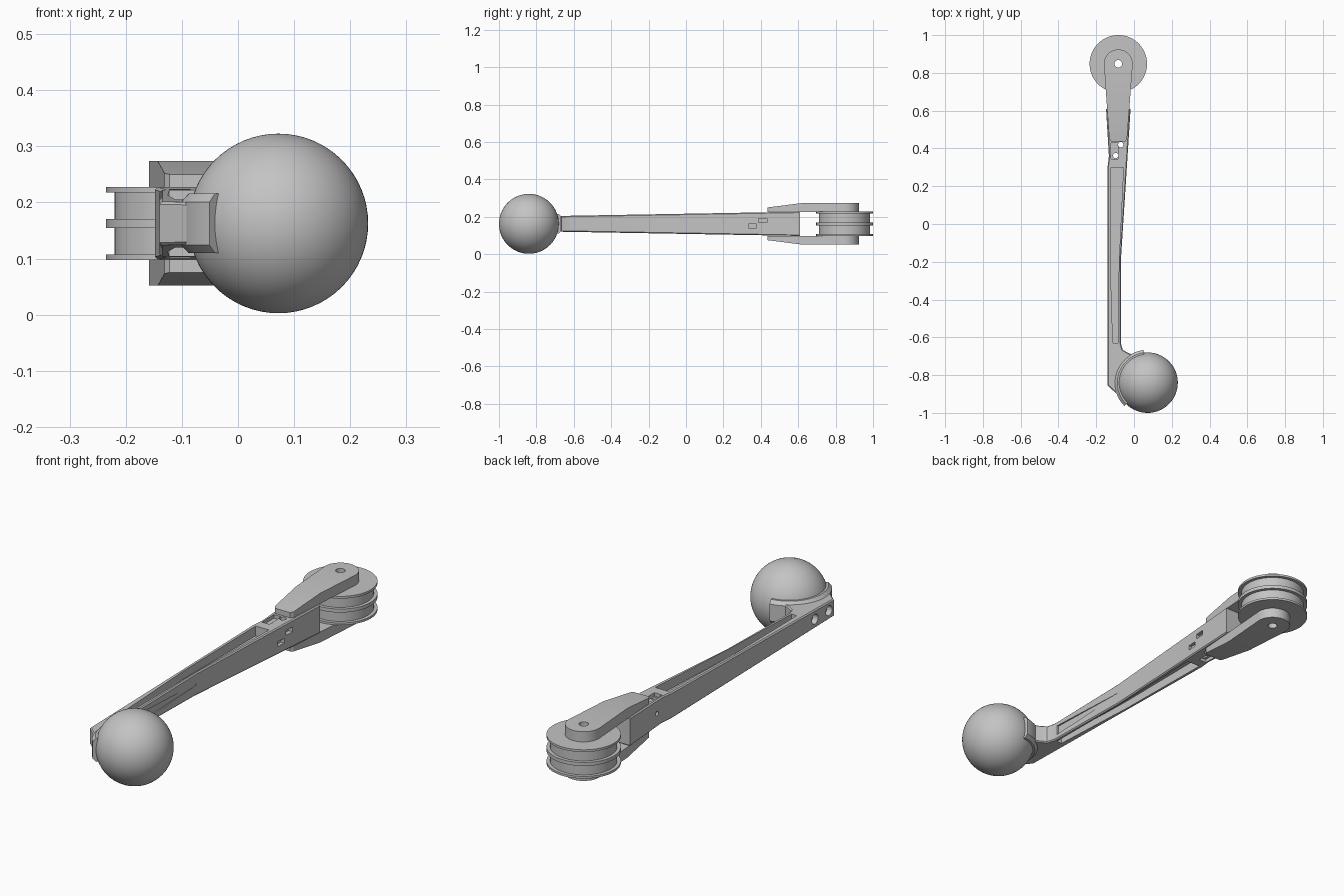
import bpy, bmesh, math
from mathutils import Matrix, Vector

if "Cube" in bpy.data.objects:
    bpy.data.objects.remove(bpy.data.objects["Cube"], do_unlink=True)

grey = bpy.data.materials.new("plain grey")
grey.use_nodes = True
grey.diffuse_color = (0.55, 0.55, 0.55, 1)
grey.node_tree.nodes["Principled BSDF"].inputs["Base Color"].default_value = (0.55, 0.55, 0.55, 1)

MID = 0.1625                      # mirror height of the whole arm
BALL = Vector((0.072, -0.84, MID))
AXLE = Vector((-0.083, 0.848, MID))


def finish(name, bm):
    bmesh.ops.recalc_face_normals(bm, faces=bm.faces)
    mesh = bpy.data.meshes.new(name)
    bm.to_mesh(mesh)
    bm.free()
    mesh.materials.append(grey)
    ob = bpy.data.objects.new(name, mesh)
    bpy.context.collection.objects.link(ob)
    return ob


def smooth(ob, angle=30):
    bpy.ops.object.select_all(action="DESELECT")
    ob.select_set(True)
    bpy.context.view_layer.objects.active = ob
    bpy.ops.object.shade_smooth_by_angle(angle=math.radians(angle))


def prism_bm(outline, z0, z1):
    bm = bmesh.new()
    face = bm.faces.new([bm.verts.new((x, y, z0)) for x, y in outline])
    top = bmesh.ops.extrude_face_region(bm, geom=[face])["geom"]
    for v in top:
        if isinstance(v, bmesh.types.BMVert):
            v.co.z = z1
    return bm


def prism(name, outline, z0, z1):
    return finish(name, prism_bm(outline, z0, z1))


def box(lo, hi):
    return prism("cutter", [(lo[0], lo[1]), (hi[0], lo[1]), (hi[0], hi[1]), (lo[0], hi[1])], lo[2], hi[2])


def rod(centre, radius, length, axis="Z"):
    bm = bmesh.new()
    turn = Matrix.Rotation(math.pi / 2, 4, "Y") if axis == "X" else Matrix()
    bmesh.ops.create_cone(bm, cap_ends=True, segments=32, radius1=radius, radius2=radius,
                          depth=length, matrix=Matrix.Translation(centre) @ turn)
    return finish("cutter", bm)


def cut(ob, cutters):
    for c in cutters:
        m = ob.modifiers.new("cut", "BOOLEAN")
        m.operation, m.solver, m.object = "DIFFERENCE", "EXACT", c
    bpy.context.view_layer.update()
    graph = bpy.context.evaluated_depsgraph_get()
    mesh = bpy.data.meshes.new_from_object(ob.evaluated_get(graph))
    ob.modifiers.clear()
    ob.data = mesh
    for c in cutters:
        bpy.data.objects.remove(c, do_unlink=True)


def revolve(name, profile, centre, start=0, sweep=360, steps=96):
    bm = bmesh.new()
    full = sweep == 360
    rings = []
    for i in range(steps if full else steps + 1):
        a = math.radians(start + sweep * i / steps)
        rings.append([bm.verts.new(centre + Vector((r * math.cos(a), r * math.sin(a), z))) for r, z in profile])
    n = len(profile)
    for i in range(steps):
        a, b = rings[i], rings[(i + 1) % len(rings)]
        for j in range(n):
            bm.faces.new((a[j], b[j], b[(j + 1) % n], a[(j + 1) % n]))
    if not full:
        bm.faces.new(rings[0])
        bm.faces.new(rings[-1])
    ob = finish(name, bm)
    smooth(ob)
    return ob


# Ball knob
bm = bmesh.new()
bmesh.ops.create_uvsphere(bm, u_segments=64, v_segments=32, radius=0.16, matrix=Matrix.Translation(BALL))
smooth(finish("ball", bm))

# Flared collar gripping the ball
revolve("ball_collar", [(0.145, -0.053), (0.16, -0.053), (0.174, -0.038),
                        (0.174, 0.038), (0.16, 0.053), (0.145, 0.053)], BALL, 97, 128, 40)

# Tapered arm with ball bracket and fork body in one outline
outline = [(-0.14, -0.855), (-0.14, 0.3), (-0.133, 0.36), (-0.148, 0.61),
           (-0.018, 0.61), (-0.036, 0.33), (-0.07, -0.2), (-0.07, -0.63),
           (-0.06, -0.665), (-0.03, -0.683), (0.02, -0.7), (0.02, -0.9), (-0.045, -0.942)]
bm = prism_bm(outline, -1, 1)
for v in bm.verts:
    v.co.z = MID + v.co.z * (0.054 + 0.0176 * v.co.y)
bmesh.ops.recalc_face_normals(bm, faces=bm.faces)
rims = [e for e in bm.edges if abs(e.verts[0].co.z - MID) > 0.01
        and (e.verts[0].co.z - MID) * (e.verts[1].co.z - MID) > 0]
bmesh.ops.bevel(bm, geom=rims, offset=0.005, segments=1, affect="EDGES")
arm = finish("arm", bm)

cutters = []
pocket = [(-0.122, 0.3), (-0.056, 0.3), (-0.08, -0.2), (-0.086, -0.63), (-0.112, -0.63), (-0.125, -0.2)]
for side in (1, -1):
    # long lightening pockets and pin seats, above and below
    z = sorted((MID + side * 0.015, MID + side * 0.2))
    cutters.append(prism("cutter", pocket, *z))
    z = sorted((MID + side * 0.045, MID + side * 0.2))
    cutters.append(box((-0.122, 0.345, z[0]), (-0.085, 0.43, z[1])))
# pin holes
for x, y in ((-0.07, 0.42), (-0.097, 0.362)):
    cutters.append(rod((x, y, MID), 0.014, 0.4))
# screw holes on the flat outer side
for y, r in ((-0.82, 0.022), (-0.72, 0.022), (0.4, 0.01)):
    cutters.append(rod((-0.14, y, MID), r, 0.05, "X"))
# small slots on the inner side
for y, z in ((0.355, 0.15), (0.41, 0.181)):
    cutters.append(box((-0.05, y - 0.022, z - 0.011), (0, y + 0.022, z + 0.011)))
# tapering groove on the inner side
groove = prism_bm([(-0.078, -0.61), (-0.04, -0.61), (-0.04, -0.2), (-0.071, -0.2)], -1, 1)
for v in groove.verts:
    v.co.z = MID + v.co.z * (0.022 if v.co.y < -0.5 else 0.004)
cutters.append(finish("cutter", groove))
cut(arm, cutters)
smooth(arm, 25)

# Fork plates, mirrored above and below the wheel
plan = [(-0.122, 0.437), (-0.131, 0.45)]
for i in range(33):
    a = math.radians(187 - 194 * i / 32)
    plan.append((AXLE.x + 0.076 * math.cos(a), AXLE.y + 0.076 * math.sin(a)))
plan += [(-0.037, 0.45), (-0.046, 0.437)]
for name, side in (("upper_fork_plate", 1), ("lower_fork_plate", -1)):
    bm = prism_bm(plan, 0.064, 0.111)
    bmesh.ops.bisect_plane(bm, geom=bm.verts[:] + bm.edges[:] + bm.faces[:],
                           plane_co=(0, 0.62, 0), plane_no=(0, 1, 0))
    for v in bm.verts:
        if v.co.z > 0.1 and v.co.y < 0.619:
            v.co.z -= 0.023 * (0.62 - v.co.y) / 0.18
        v.co.z = MID + side * v.co.z
    plate = finish(name, bm)
    cut(plate, [rod(AXLE, 0.02, 0.5)])
    smooth(plate, 20)

# Double-groove wheel with three rims
RIM, CORE = 0.152, 0.137
revolve("grooved_wheel", [(0.02, -0.065), (RIM, -0.065), (RIM, -0.055), (CORE, -0.055),
                          (CORE, -0.008), (RIM, -0.008), (RIM, 0.008), (CORE, 0.008),
                          (CORE, 0.055), (RIM, 0.055), (RIM, 0.065), (0.02, 0.065)], AXLE)
